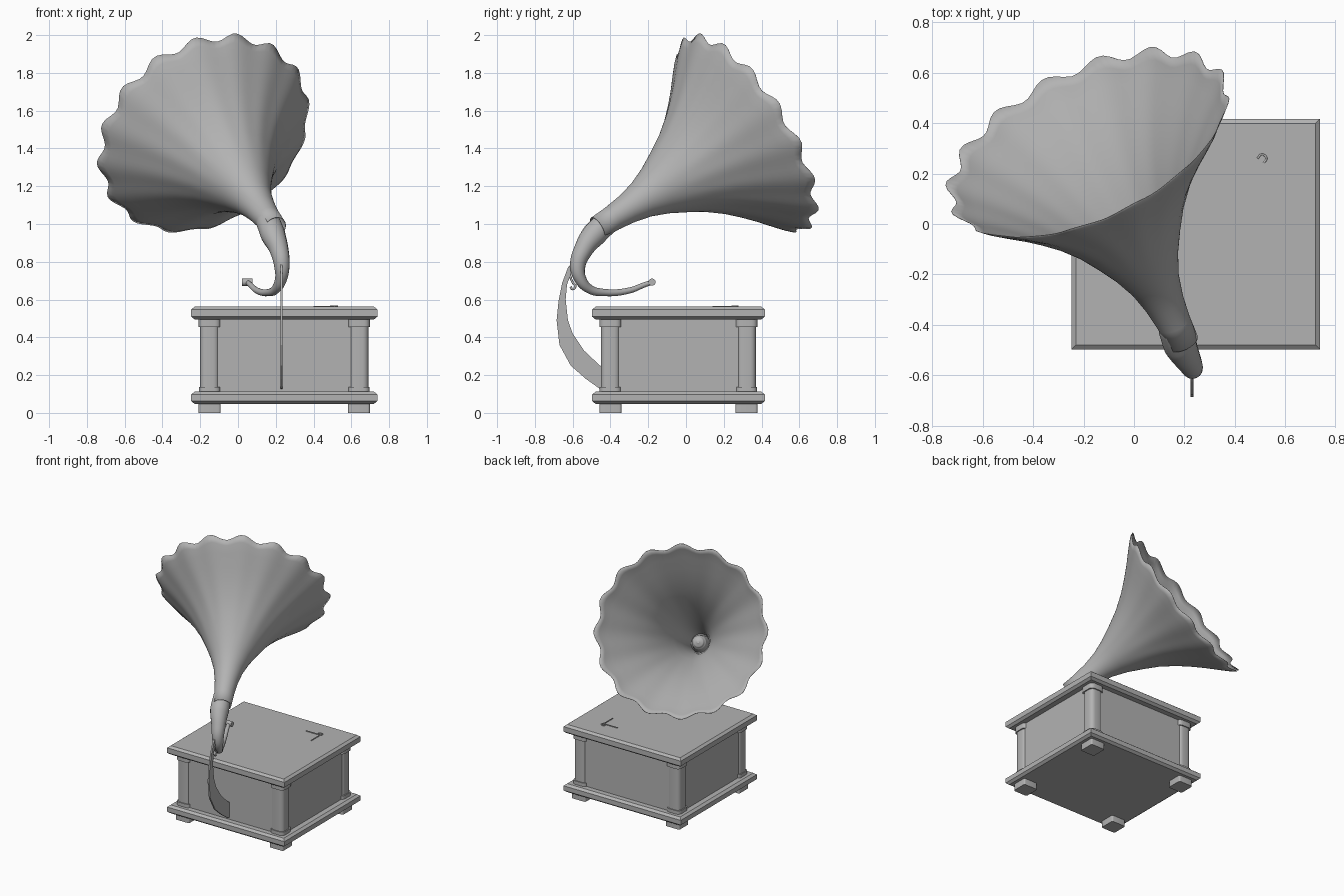
import bpy, bmesh, math
from mathutils import Vector

if "Cube" in bpy.data.objects:
    bpy.data.objects.remove(bpy.data.objects["Cube"])

CX, CY = 0.245, -0.04   # centre of the cabinet

# Single mid-grey finish for every part
grey = bpy.data.materials.new("mid_grey")
grey.diffuse_color = (0.45, 0.45, 0.45, 1)
grey.use_nodes = True
grey.node_tree.nodes["Principled BSDF"].inputs["Base Color"].default_value = grey.diffuse_color


def mesh_object(name, bm, smooth=None):
    bmesh.ops.recalc_face_normals(bm, faces=bm.faces)
    me = bpy.data.meshes.new(name)
    bm.to_mesh(me)
    bm.free()
    me.materials.append(grey)
    ob = bpy.data.objects.new(name, me)
    bpy.context.collection.objects.link(ob)
    if smooth:
        bpy.ops.object.select_all(action='DESELECT')
        ob.select_set(True)
        bpy.context.view_layer.objects.active = ob
        bpy.ops.object.shade_smooth_by_angle(angle=math.radians(smooth))
    return ob


def box(name, lo, hi, bevel=0, segments=1, vertical_only=False):
    bm = bmesh.new()
    bmesh.ops.create_cube(bm, size=1)
    for v in bm.verts:
        v.co = [(a + b) / 2 + c * (b - a) for a, b, c in zip(lo, hi, v.co)]
    if bevel:
        edges = [e for e in bm.edges if not vertical_only
                 or abs(e.verts[0].co.z - e.verts[1].co.z) > 1e-4]
        bmesh.ops.bevel(bm, geom=edges, offset=bevel, segments=segments,
                        profile=0.5, affect='EDGES')
    return mesh_object(name, bm, 35 if segments > 1 else None)


def tube(name, points, resolution=8):
    """Round tube through (x, y, z, radius) points."""
    cu = bpy.data.curves.new(name, 'CURVE')
    cu.dimensions = '3D'
    cu.bevel_depth = 1
    cu.bevel_resolution = 6
    cu.resolution_u = resolution
    cu.use_fill_caps = True
    cu.materials.append(grey)
    sp = cu.splines.new('BEZIER')
    sp.bezier_points.add(len(points) - 1)
    for p, (x, y, z, r) in zip(sp.bezier_points, points):
        p.co = (x, y, z)
        p.radius = r
        p.handle_left_type = p.handle_right_type = 'AUTO'
    ob = bpy.data.objects.new(name, cu)
    bpy.context.collection.objects.link(ob)
    return ob


def slab(name, hx, hy, z0, z1, chamfer):
    """Centred slab whose top and bottom rims are chamfered with mitred corners."""
    bm = bmesh.new()
    levels = [(z0, chamfer), (z0 + chamfer * 0.8, 0), (z1 - chamfer * 0.8, 0), (z1, chamfer)]
    rings = [[bm.verts.new((CX + sx * (hx - c), CY + sy * (hy - c), z))
              for sx, sy in ((-1, -1), (1, -1), (1, 1), (-1, 1))] for z, c in levels]
    for a, b in zip(rings, rings[1:]):
        for i in range(4):
            j = (i + 1) % 4
            bm.faces.new((a[i], a[j], b[j], b[i]))
    bm.faces.new(rings[0])
    bm.faces.new(rings[-1])
    return mesh_object(name, bm)


# Cabinet: moulded base, body and lid
slab("base_moulding", 0.493, 0.457, 0.048, 0.112, 0.018)
box("cabinet_body", (CX - 0.435, CY - 0.40, 0.10), (CX + 0.435, CY + 0.40, 0.51))
slab("lid_moulding", 0.493, 0.457, 0.495, 0.562, 0.018)

# Feet and corner columns with collars
for sx, side in ((-1, "left"), (1, "right")):
    for sy, end in ((-1, "front"), (1, "back")):
        x, y = CX + sx * 0.395, CY + sy * 0.36

        def post(part, half, z0, z1, bevel):
            box(f"{end}_{side}_{part}", (x - half, y - half, z0),
                (x + half, y + half, z1), bevel, 4, True)

        post("foot", 0.058, 0, 0.055, 0.012)
        post("column", 0.050, 0.11, 0.50, 0.03)
        post("column_base", 0.057, 0.105, 0.138, 0.03)
        post("column_capital", 0.058, 0.455, 0.50, 0.03)

# Horn: flared profile swept around a tilted axis, with a scalloped rim
axis = Vector((-0.375, 0.784, 0.495)).normalized()
mouth = Vector((-0.18, 0.315, 1.475))
up = (Vector((0, 0, 1)) - axis * axis.z).normalized()
side_dir = axis.cross(up)
profile = [(1.0, 0.063), (0.9, 0.068), (0.8, 0.08), (0.7, 0.102), (0.6, 0.14),
           (0.5, 0.19), (0.4, 0.245), (0.3, 0.315), (0.22, 0.383),
           (0.15, 0.448), (0.08, 0.519), (0.035, 0.563), (0.0, 0.592)]
LOBES, SEG = 16, 128
bm = bmesh.new()
rings = []
for t, r in profile:
    flute = 0.004 * max(0, 1 - t / 0.5)
    scallop = 0.013 * max(0, 1 - t / 0.1)
    ring = []
    for i in range(SEG):
        a = 2 * math.pi * i / SEG
        wave = math.cos(LOBES * (a - 0.08))
        rr = r + (flute + scallop) * wave
        ring.append(bm.verts.new(mouth + axis * (scallop * wave - t)
                                 + (up * math.cos(a) + side_dir * math.sin(a)) * rr))
    rings.append(ring)
for a, b in zip(rings, rings[1:]):
    for i in range(SEG):
        j = (i + 1) % SEG
        bm.faces.new((a[i], a[j], b[j], b[i]))
horn = mesh_object("horn", bm, 50)
sol = horn.modifiers.new("thickness", 'SOLIDIFY')
sol.thickness = 0.002

# Curved elbow tapering into the tone arm, rounded off inside the horn
tube("elbow_and_tone_arm", [
    (0.127, -0.327, 1.070, 0.008), (0.132, -0.338, 1.063, 0.035),
    (0.140, -0.355, 1.052, 0.050), (0.160, -0.415, 1.01, 0.064),
    (0.185, -0.485, 0.945, 0.066), (0.218, -0.545, 0.86, 0.050),
    (0.232, -0.573, 0.78, 0.041), (0.228, -0.560, 0.71, 0.032),
    (0.200, -0.510, 0.655, 0.024), (0.160, -0.430, 0.637, 0.019),
    (0.100, -0.300, 0.648, 0.016), (0.065, -0.220, 0.678, 0.014),
    (0.050, -0.180, 0.692, 0.013)])

# Sound head at the end of the arm
tube("sound_head", [(0.022, -0.18, 0.692, 0.019), (0.078, -0.18, 0.692, 0.019)], 1)

# Flat curved bracket holding the elbow
outline = [(-0.60, 0.80), (-0.625, 0.77), (-0.655, 0.69), (-0.675, 0.59),
           (-0.685, 0.49), (-0.67, 0.36), (-0.61, 0.25), (-0.53, 0.18),
           (-0.46, 0.13), (-0.43, 0.125), (-0.43, 0.24), (-0.455, 0.25),
           (-0.54, 0.33), (-0.60, 0.42), (-0.625, 0.49), (-0.637, 0.60),
           (-0.63, 0.68), (-0.60, 0.76)]
bm = bmesh.new()
face = bm.faces.new([bm.verts.new((0.224, y, z)) for y, z in outline])
ext = bmesh.ops.extrude_face_region(bm, geom=[face])
bmesh.ops.translate(bm, vec=(0.012, 0, 0),
                    verts=[v for v in ext["geom"] if isinstance(v, bmesh.types.BMVert)])
mesh_object("horn_bracket", bm)

# Small curl on the bracket
tube("bracket_curl", [(0.23, y, z, 0.006) for y, z in
     ((-0.615, 0.73), (-0.60, 0.69), (-0.585, 0.672), (-0.60, 0.655), (-0.612, 0.668))], 4)

# Brake lever lying on the lid
tube("brake_lever", [(x, y, 0.565, 0.004) for x, y in
     ((0.49, 0.26), (0.505, 0.275), (0.525, 0.262), (0.515, 0.243))], 4)
box("brake_plate", (0.40, 0.247, 0.558), (0.52, 0.253, 0.567))
box("brake_stop", (0.514, 0.14, 0.558), (0.52, 0.253, 0.567))
